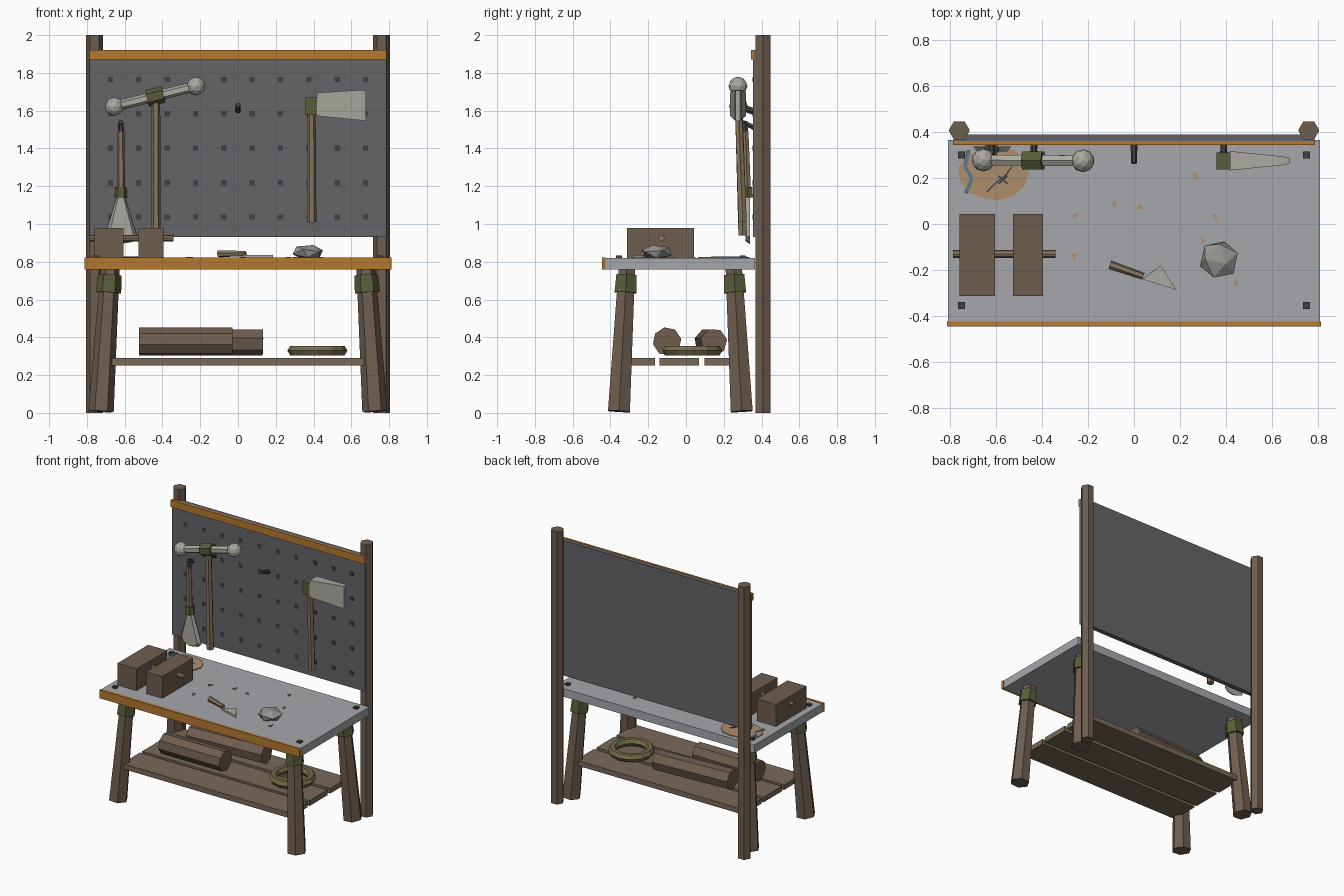
import bpy, bmesh, math, random
from mathutils import Vector, Matrix

if "Cube" in bpy.data.objects:
    bpy.data.objects.remove(bpy.data.objects["Cube"])

random.seed(4)


def mat(name, r, g, b):
    m = bpy.data.materials.new(name)
    m.diffuse_color = (r, g, b, 1)
    m.use_nodes = True
    m.node_tree.nodes["Principled BSDF"].inputs["Base Color"].default_value = m.diffuse_color
    return m


WOOD = mat("dark_wood", .16, .11, .078)
PLANK = mat("plank_wood", .19, .14, .10)
HANDLE = mat("handle_wood", .25, .18, .11)
BOARD = mat("board_grey", .13, .13, .14)
TOP = mat("top_grey", .38, .39, .41)
ORANGE = mat("orange_trim", .46, .19, .03)
OLIVE = mat("olive_wrap", .10, .11, .04)
METAL = mat("metal", .40, .40, .35)
STONE = mat("stone", .30, .30, .28)
IRON = mat("dark_iron", .05, .05, .055)
TAN = mat("tan", .42, .27, .15)
ROPE = mat("rope", .18, .15, .07)
BLUE = mat("blue_ink", .10, .20, .28)


def finish(name, bm, material):
    bmesh.ops.recalc_face_normals(bm, faces=bm.faces[:])
    me = bpy.data.meshes.new(name)
    bm.to_mesh(me)
    bm.free()
    me.materials.append(material)
    ob = bpy.data.objects.new(name, me)
    bpy.context.collection.objects.link(ob)
    return ob


def loft(name, loops, material):
    """Skin matching loops and cap both ends."""
    bm = bmesh.new()
    rings = [[bm.verts.new(p) for p in loop] for loop in loops]
    n = len(rings[0])
    for a, b in zip(rings, rings[1:]):
        for i in range(n):
            bm.faces.new((a[i], a[(i + 1) % n], b[(i + 1) % n], b[i]))
    bm.faces.new(rings[0])
    bm.faces.new(rings[-1])
    return finish(name, bm, material)


def box(name, x0, x1, y0, y1, z0, z1, material):
    c = [(x0, y0), (x1, y0), (x1, y1), (x0, y1)]
    return loft(name, [[(x, y, z) for x, y in c] for z in (z0, z1)], material)


def rod(name, p, q, r1, r2, material, n=6, spin=0.0):
    p, q = Vector(p), Vector(q)
    rot = Vector((0, 0, 1)).rotation_difference(q - p)
    ang = [spin + 2 * math.pi * i / n for i in range(n)]
    return loft(name, [[c + rot @ Vector((r * math.cos(a), r * math.sin(a), 0)) for a in ang]
                       for c, r in ((p, r1), (q, r2))], material)


def sheet(name, pts, z0, z1, material):
    return loft(name, [[(x, y, z) for x, y in pts] for z in (z0, z1)], material)


def ball(name, centre, scale, material, sub=1, turn=(0, 0, 0)):
    bm = bmesh.new()
    bmesh.ops.create_icosphere(bm, subdivisions=sub, radius=1)
    for axis, a in zip("XYZ", turn):
        bmesh.ops.rotate(bm, verts=bm.verts, matrix=Matrix.Rotation(a, 3, axis))
    bmesh.ops.scale(bm, verts=bm.verts, vec=scale)
    bmesh.ops.translate(bm, verts=bm.verts, vec=centre)
    return finish(name, bm, material)


# Table top, trim and corner bolts
box("table_top", -.81, .81, -.425, .365, .76, .82, TOP)
box("front_trim", -.813, .813, -.445, -.425, .76, .822, ORANGE)
for x in (-.75, .75):
    for y in (-.355, .30):
        box("bolt", x - .015, x + .015, y - .015, y + .015, .81, .832, IRON)

# Legs with olive wraps, and back posts
for s in (-1, 1):
    for side, yb, yt in (("front", -.355, -.313), ("back", .295, .253)):
        foot, head = Vector((s * .725, yb, .008)), Vector((s * .677, yt, .765))
        rod(side + "_leg", foot, head, .067, .05, WOOD)
        rod(side + "_leg_wrap", foot.lerp(head, .83), foot.lerp(head, .955), .067, .062, OLIVE)
    rod("back_post", (s * .76, .407, 0), (s * .76, .407, 2), .046, .046, WOOD)

# Lower shelf planks
for y in (-.375, -.14, .098):
    box("shelf_plank", -.68, .68, y, y + .21, .252, .29, PLANK)

# Peg board, trim and holes
box("peg_board", -.785, .785, .355, .39, .93, 1.92, BOARD)
box("board_trim", -.787, .787, .343, .36, 1.87, 1.922, ORANGE)
for i in range(10):
    for j in range(5):
        x, z = -.675 + .15 * i, 1.037 + .182 * j
        box("peg_hole", x - .014, x + .014, .352, .358, z - .014, z + .014, IRON)

# Pegs
for x, z, y in ((-.62, 1.51, .30), (-.435, 1.60, .275), (0, 1.60, .265), (.39, 1.59, .265)):
    rod("peg", (x, .36, z), (x, y, z + .03), .015, .013, IRON)

# Logs and rope ring on the shelf
rod("front_log", (-.525, -.10, .378), (-.03, -.10, .378), .076, .076, WOOD, 8, .2)
rod("back_log", (-.46, .115, .376), (.13, .147, .376), .072, .072, WOOD, 7)
bm = bmesh.new()
rings = []
for i in range(12):
    a = 2 * math.pi * i / 12
    rings.append([bm.verts.new((.42 + (.129 + .03 * math.cos(b)) * math.cos(a),
                                .033 + (.129 + .03 * math.cos(b)) * math.sin(a),
                                .33 + .029 * math.sin(b)))
                  for b in [math.pi * k / 3 for k in range(6)]])
for i in range(12):
    p, q = rings[i], rings[(i + 1) % 12]
    for k in range(6):
        bm.faces.new((p[k], p[(k + 1) % 6], q[(k + 1) % 6], q[k]))
finish("rope_ring", bm, ROPE)

# Vise blocks and screw
box("vise_back_jaw", -.76, -.605, -.313, .043, .82, .98, WOOD)
box("vise_front_jaw", -.526, -.395, -.313, .043, .82, .98, WOOD)
rod("vise_screw", (-.787, -.13, .925), (-.342, -.13, .925), .017, .017, HANDLE, 8)

# Double-ended hammer on the wall
a, b = Vector((-.655, .278, 1.622)), Vector((-.222, .275, 1.73))
rod("hammer_bar", a, b, .027, .027, METAL)
for c in (a, b):
    ball("hammer_ball", c, (.05, .05, .05), METAL, 2)
rod("hammer_collar", a.lerp(b, .4), a.lerp(b, .6), .045, .045, OLIVE, 6)
rod("hammer_handle", (-.435, .30, .94), (-.435, .278, 1.67), .026, .023, HANDLE)

# Hanging spade
rod("spade_handle", (-.62, .325, 1.16), (-.62, .315, 1.49), .022, .018, HANDLE)
rod("spade_hook", (-.62, .315, 1.48), (-.62, .315, 1.545), .017, .012, IRON)
rod("spade_collar", (-.62, .325, 1.14), (-.62, .325, 1.195), .034, .03, OLIVE)
outline = [(-.637, 1.16), (-.603, 1.16), (-.533, .93), (-.56, .905), (-.62, .895), (-.68, .915), (-.70, .95)]
loft("spade_blade", [[(x, .338, z) for x, z in outline],
                     [(-.617 + (x + .617) * .75, .315, 1.03 + (z - 1.03) * .9) for x, z in outline]], METAL)

# Axe on the wall
rod("axe_handle", (.39, .30, 1.01), (.39, .278, 1.60), .025, .021, HANDLE)
box("axe_collar", .358, .422, .238, .312, 1.578, 1.67, OLIVE)
loft("axe_blade", [[(x, y - .0, z) for y, z in ((.275 - t, z0), (.275 + t, z0), (.275 + t, z1), (.275 - t, z1))]
                   for x, t, z0, z1 in ((.418, .042, 1.572, 1.695), (.655, .018, 1.548, 1.71),
                                        (.678, .012, 1.546, 1.706))], METAL)

# Hand trowel on the table
rod("trowel_handle", (-.105, -.178, .843), (.04, -.228, .843), .019, .015, HANDLE)
sheet("trowel_blade", [(.035, -.24), (.115, -.18), (.185, -.287)], .822, .836, METAL)

# Rough stone
ball("stone", (.37, -.155, .85), (.088, .088, .042), STONE, 1, (.35, .2, .5))

# Hide map with ink marks
edge = []
for i in range(13):
    t = 2 * math.pi * i / 13
    r = 1 + random.uniform(-.07, .05)
    edge.append((-.605 + .155 * r * math.cos(t), .222 + .122 * r * math.sin(t)))
sheet("map_sheet", edge, .819, .826, TAN)


def stroke(name, pts, w, material):
    for (x0, y0), (x1, y1) in zip(pts, pts[1:]):
        d = Vector((y0 - y1, x1 - x0)).normalized() * w
        sheet(name, [(x0 - d.x, y0 - d.y), (x1 - d.x, y1 - d.y),
                     (x1 + d.x, y1 + d.y), (x0 + d.x, y0 + d.y)], .825, .829, material)


stroke("map_river", [(-.72, .32), (-.735, .25), (-.705, .20), (-.73, .135)], .008, BLUE)
stroke("map_trail", [(-.64, .14), (-.60, .18), (-.56, .21), (-.53, .25)], .003, IRON)
stroke("map_cross", [(-.59, .21), (-.55, .175)], .004, IRON)
stroke("map_cross", [(-.59, .175), (-.55, .21)], .004, IRON)

# Wood shavings
for x, y in ((-.255, .037), (-.085, .088), (.027, .073), (.268, .21), (.353, .03),
             (-.262, -.14), (.443, -.257), (.30, -.07)):
    t = random.uniform(0, 6.28)
    sheet("shaving", [(x + r * math.cos(t + o), y + r * math.sin(t + o))
                      for r, o in ((.022, 0), (.016, 2.4), (.016, 3.9))], .82, .825, TAN)
